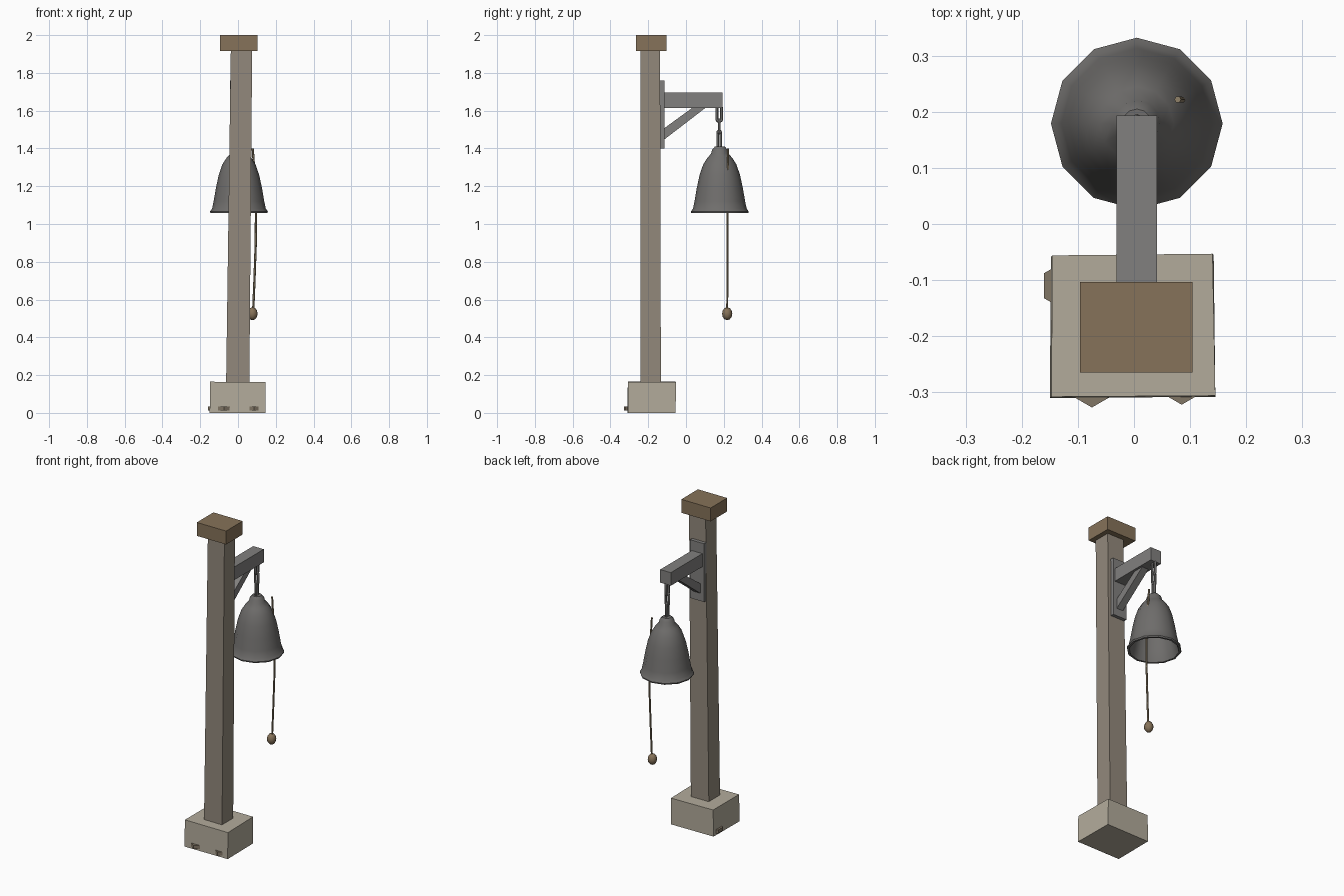
import bpy, bmesh
from math import sin, cos, pi
from mathutils import Vector

if "Cube" in bpy.data.objects:
    bpy.data.objects.remove(bpy.data.objects["Cube"])


def material(name, rgb):
    m = bpy.data.materials.new(name)
    m.diffuse_color = (*rgb, 1)
    m.use_nodes = True
    m.node_tree.nodes["Principled BSDF"].inputs["Base Color"].default_value = m.diffuse_color
    return m


STONE = material("stone", (0.45, 0.41, 0.33))
WOOD = material("weathered_wood", (0.29, 0.25, 0.20))
CAPWOOD = material("cap_wood", (0.24, 0.17, 0.10))
IRON = material("iron", (0.22, 0.215, 0.21))
BRONZE = material("dark_metal", (0.16, 0.155, 0.15))
ROPE = material("rope", (0.28, 0.22, 0.14))
PEBBLE = material("pebble", (0.22, 0.18, 0.13))


def mesh(name, verts, faces, mat, smooth=False):
    me = bpy.data.meshes.new(name)
    me.from_pydata([tuple(v) for v in verts], [], faces)
    bm = bmesh.new()
    bm.from_mesh(me)
    bmesh.ops.recalc_face_normals(bm, faces=bm.faces)
    bm.to_mesh(me)
    bm.free()
    ob = bpy.data.objects.new(name, me)
    bpy.context.collection.objects.link(ob)
    me.materials.append(mat)
    if smooth:
        bpy.ops.object.select_all(action='DESELECT')
        ob.select_set(True)
        bpy.context.view_layer.objects.active = ob
        bpy.ops.object.shade_smooth_by_angle(angle=0.8)
    return ob


def loft(name, rings, mat, caps=True, closed=False, smooth=False):
    """Skin equal-length rings of points."""
    n = len(rings[0])
    faces = []
    for i in range(len(rings) if closed else len(rings) - 1):
        a, b = i * n, (i + 1) % len(rings) * n
        faces += [(a + j, a + (j + 1) % n, b + (j + 1) % n, b + j) for j in range(n)]
    if caps and not closed:
        faces += [tuple(range(n)), tuple(range((len(rings) - 1) * n, len(rings) * n))]
    return mesh(name, [v for r in rings for v in r], faces, mat, smooth)


def rect(x0, x1, y0, y1, z):
    return [(x0, y0, z), (x1, y0, z), (x1, y1, z), (x0, y1, z)]


def box(name, x0, x1, y0, y1, z0, z1, mat):
    return loft(name, [rect(x0, x1, y0, y1, z0), rect(x0, x1, y0, y1, z1)], mat)


def ring(cx, cy, r, z, n, start=0.0):
    return [(cx + r * cos(start + 2 * pi * k / n), cy + r * sin(start + 2 * pi * k / n), z)
            for k in range(n)]


# stone footing, slightly uneven, with small stones around it
loft("stone_base", [
    [(-.15, -.31, 0), (.145, -.308, 0), (.142, -.055, 0), (-.148, -.058, 0)],
    [(-.147, -.308, .165), (.145, -.306, .163), (.14, -.053, .163), (-.146, -.056, .165)]], STONE)
for i, (x, y, r) in enumerate([(-.075, -.287, .04), (.085, -.295, .027), (-.121, -.11, .045)]):
    loft(f"pebble_{i + 1}", [ring(x, y, r, .012, 6, pi / 2), ring(x, y, r, .034, 6, pi / 2)], PEBBLE)

# leaning post and its cap
loft("post", [rect(-.063, .06, -.242, -.133, .155), rect(-.038, .075, -.24, -.137, 1.93)], WOOD)
box("post_cap", -.096, .104, -.265, -.103, 1.917, 2.0, CAPWOOD)

# bracket: wall plate, arm and diagonal brace
box("bracket_plate", -.043, .053, -.14, -.115, 1.4, 1.76, IRON)
box("bracket_arm", -.031, .041, -.12, .193, 1.615, 1.696, IRON)
side = [(-.118, 1.445), (-.118, 1.505), (.04, 1.62), (.11, 1.62)]
loft("bracket_brace", [[(x, y, z) for y, z in side] for x in (-.017, .027)], IRON)

CX, CY = .005, .177


# chain of three alternating links
def chain_link(name, z0, z1, half, thick, axis, y):
    u = Vector(axis)
    w = u.cross(Vector((0, 0, 1)))
    r = half - thick
    straight = (z1 - z0) / 2 - half
    rings = []
    for k in range(12):
        t = 2 * pi * (k + .5) / 12
        out = u * cos(t) + Vector((0, 0, sin(t)))
        c = Vector((CX, y, (z0 + z1) / 2 + (straight if sin(t) > 0 else -straight))) + out * r
        rings.append([c + (out * cos(2 * pi * j / 6) + w * sin(2 * pi * j / 6)) * thick
                      for j in range(6)])
    loft(name, rings, IRON, closed=True, smooth=True)


chain_link("chain_link_top", 1.535, 1.632, .021, .008, (0, 1, 0), .176)
chain_link("chain_link_middle", 1.472, 1.56, .018, .007, (1, 0, 0), .176)
chain_link("chain_link_bottom", 1.395, 1.5, .015, .007, (0, 1, 0), .176)

# twelve-sided hollow bell: outside down to the lip, then back up inside
profile = [(.026, 1.41), (.041, 1.393), (.046, 1.372), (.066, 1.35), (.088, 1.315),
           (.107, 1.26), (.122, 1.19), (.134, 1.12), (.142, 1.082), (.153, 1.066), (.151, 1.058),
           (.139, 1.058), (.13, 1.082), (.121, 1.12), (.108, 1.19), (.093, 1.26),
           (.072, 1.315), (.03, 1.35)]
loft("bell", [ring(CX, CY + .002, r, z, 12) for r, z in profile], BRONZE, smooth=True)

# pull rope with wooden knob
path = [(.078, .222, 1.40), (.088, .221, 1.25), (.095, .22, 1.06), (.094, .22, .9),
        (.087, .219, .7), (.08, .218, .53)]
loft("pull_rope", [ring(x, y, .006, z, 6) for x, y, z in path], ROPE, smooth=True)
knob = [ring(.077, .218, .026 * sin(pi * k / 6) + .001, .525 - .034 * cos(pi * k / 6), 8)
        for k in range(7)]
loft("pull_knob", knob, CAPWOOD, smooth=True)
